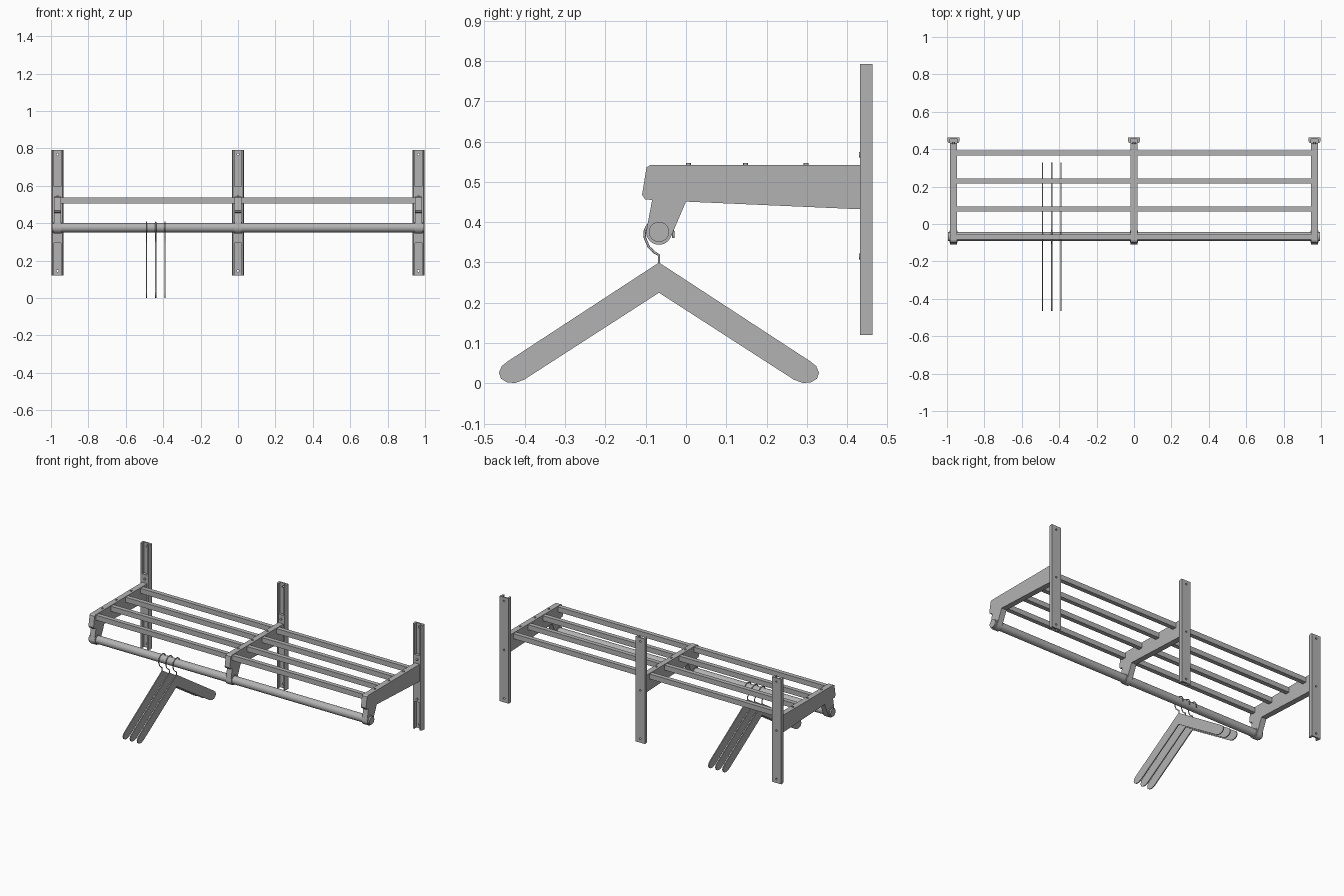
import bpy, bmesh, math
from mathutils import Matrix, Vector

cube = bpy.data.objects.get("Cube")
if cube:
    bpy.data.objects.remove(cube, do_unlink=True)

GREY = (0.45, 0.45, 0.45, 1)
metal = bpy.data.materials.new("grey metal")
metal.use_nodes = True
metal.diffuse_color = GREY
metal.node_tree.nodes["Principled BSDF"].inputs["Base Color"].default_value = GREY


def finish(bm, name, smooth=False):
    bmesh.ops.recalc_face_normals(bm, faces=bm.faces)
    mesh = bpy.data.meshes.new(name)
    bm.to_mesh(mesh)
    bm.free()
    mesh.materials.append(metal)
    ob = bpy.data.objects.new(name, mesh)
    bpy.context.collection.objects.link(ob)
    if smooth:
        bpy.ops.object.select_all(action="DESELECT")
        ob.select_set(True)
        bpy.context.view_layer.objects.active = ob
        bpy.ops.object.shade_smooth_by_angle(angle=math.radians(35))
    return ob


def prism(name, points, offset):
    """Extrude a closed outline of 3D points along an offset."""
    bm = bmesh.new()
    face = bm.faces.new([bm.verts.new(p) for p in points])
    side = bmesh.ops.extrude_face_region(bm, geom=[face])["geom"]
    bmesh.ops.translate(bm, vec=offset, verts=[v for v in side if isinstance(v, bmesh.types.BMVert)])
    return finish(bm, name)


def side_plate(name, outline, x, half):
    return prism(name, [(x - half, y, z) for y, z in outline], (2 * half, 0, 0))


def box(name, low, high):
    low, high = Vector(low), Vector(high)
    bm = bmesh.new()
    bmesh.ops.create_cube(bm, size=1, matrix=Matrix.Translation((low + high) / 2) @ Matrix.Diagonal((*(high - low), 1)))
    return finish(bm, name)


def cylinder(name, centre, axis, radius, length, sides=32):
    turn = Vector((0, 0, 1)).rotation_difference(Vector(axis)).to_matrix().to_4x4()
    bm = bmesh.new()
    bmesh.ops.create_cone(bm, cap_ends=True, segments=sides, radius1=radius, radius2=radius,
                          depth=length, matrix=Matrix.Translation(centre) @ turn)
    return finish(bm, name, True)


def arc(cy, cz, r, start, end, steps):
    angles = [math.radians(start + (end - start) * i / steps) for i in range(steps + 1)]
    return [(cy + r * math.cos(a), cz + r * math.sin(a)) for a in angles]


ROD_Y, ROD_Z = -0.067, 0.376
STATIONS = {"right": -0.965, "middle": 0, "left": 0.965}

# Outline of a shelf arm, with its hook-shaped rod holder
arm_outline = [(-0.088, 0.542), (0.434, 0.542), (0.434, 0.432), (0.0, 0.451)]
arm_outline += arc(ROD_Y, ROD_Z, 0.032, -20, -180, 14)
arm_outline += [(-0.084, 0.455), (-0.102, 0.457), (-0.109, 0.468), (-0.098, 0.536)]

# Open channel section of a wall post
half_section = [(0.033, 0.463), (0.033, 0.447), (0.027, 0.432), (0.019, 0.432), (0.019, 0.454)]
section = half_section + [(-x, y) for x, y in reversed(half_section)]

for side, x in STATIONS.items():
    # Wall post with three screw holes through its back
    post = prism(side + "_wall_post", [(x + px, py, 0.12) for px, py in section], (0, 0, 0.672))
    for z in (0.145, 0.455, 0.768):
        cutter = cylinder(side + "_hole_cutter", (x, 0.46, z), (0, 1, 0), 0.006, 0.04, 12)
        cutter.hide_render = True
        cutter.hide_set(True)
        cut = post.modifiers.new("hole", "BOOLEAN")
        cut.object = cutter
        cut.solver = "EXACT"

    # Sliding bracket inside the post, with its bolts
    box(side + "_bracket", (x - 0.019, 0.436, 0.295), (x + 0.019, 0.4545, 0.595))
    for z in (0.315, 0.567):
        cylinder(side + "_bracket_bolt", (x, 0.433, z), (0, 1, 0), 0.007, 0.008, 12)

    # Arm, rod collar and top screws
    side_plate(side + "_arm", arm_outline, x, 0.018)
    cylinder(side + "_rod_collar", (x, ROD_Y, ROD_Z), (1, 0, 0), 0.031, 0.042)
    for y in (0.006, 0.148, 0.298):
        cylinder(side + "_arm_screw", (x, y, 0.543), (0, 0, 1), 0.006, 0.008, 12)

# Shelf slats between neighbouring arms
for low, high in ((-0.95, -0.015), (0.015, 0.95)):
    for i in range(4):
        y = 0.38 - 0.15 * i
        box("shelf_slat", (low, y - 0.014, 0.506), (high, y + 0.014, 0.538))

# Hanging rod
cylinder("hanging_rod", (0, ROD_Y, ROD_Z), (1, 0, 0), 0.025, 1.99)

# Hanger: mirrored half outline and a wire hook over the rod
half_hanger = [(0, 0.3), (0.375, 0.055), (0.39, 0.043), (0.397, 0.027), (0.392, 0.012),
               (0.378, 0.003), (0.358, 0.001), (0.335, 0.009), (0, 0.225)]
hanger_outline = [(ROD_Y + d, z) for d, z in half_hanger]
hanger_outline += [(ROD_Y - d, z) for d, z in reversed(half_hanger[1:-1])]
hook_path = [(ROD_Y, 0.29), (ROD_Y, 0.318), (-0.078, 0.325), (-0.092, 0.338)]
hook_path += arc(ROD_Y, 0.37, 0.036, 195, -15, 14)

for x in (-0.49, -0.44, -0.39):
    side_plate("hanger", hanger_outline, x, 0.003)
    curve = bpy.data.curves.new("hanger_hook", "CURVE")
    curve.dimensions = "3D"
    curve.bevel_depth = 0.003
    curve.bevel_resolution = 2
    curve.use_fill_caps = True
    line = curve.splines.new("POLY")
    line.points.add(len(hook_path) - 1)
    for point, (y, z) in zip(line.points, hook_path):
        point.co = (x, y, z, 1)
    curve.materials.append(metal)
    bpy.context.collection.objects.link(bpy.data.objects.new("hanger_hook", curve))
